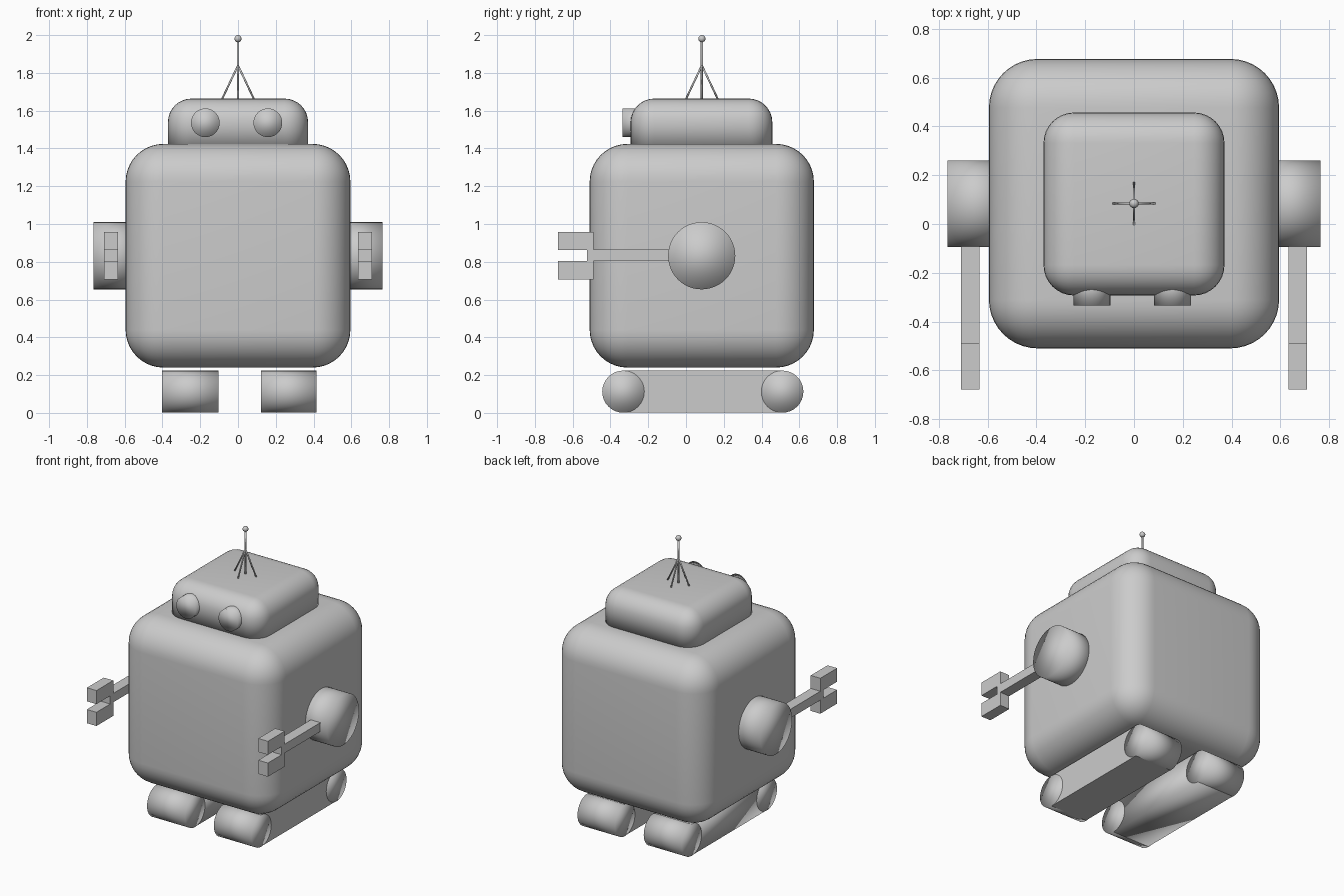
import bpy, bmesh, math
from mathutils import Vector

if "Cube" in bpy.data.objects:
    bpy.data.objects.remove(bpy.data.objects["Cube"])

grey = bpy.data.materials.new("light grey")
grey.diffuse_color = (0.6, 0.6, 0.6, 1)
grey.use_nodes = True
grey.node_tree.nodes["Principled BSDF"].inputs["Base Color"].default_value = grey.diffuse_color


def finish(bm, name, smooth):
    bmesh.ops.recalc_face_normals(bm, faces=bm.faces[:])
    for f in bm.faces:
        f.smooth = smooth
    me = bpy.data.meshes.new(name)
    bm.to_mesh(me)
    bm.free()
    me.materials.append(grey)
    ob = bpy.data.objects.new(name, me)
    bpy.context.scene.collection.objects.link(ob)
    return ob


def box(name, lo, hi, bevel=0, segs=8, smooth=False, open_bottom=False):
    lo, hi = Vector(lo), Vector(hi)
    bm = bmesh.new()
    bmesh.ops.create_cube(bm, size=1)
    for v in bm.verts:
        v.co = Vector([(lo[i] + hi[i]) / 2 + v.co[i] * (hi[i] - lo[i]) for i in range(3)])
    if bevel:
        edges = [e for e in bm.edges
                 if not (open_bottom and all(v.co.z < lo.z + 1e-4 for v in e.verts))]
        bmesh.ops.bevel(bm, geom=edges, offset=bevel, segments=segs, profile=0.5,
                        affect='EDGES', clamp_overlap=True)
    return finish(bm, name, smooth)


def rod(name, a, b, r, segs=32):
    """Fully smooth-shaded cylinder from a to b."""
    a, b = Vector(a), Vector(b)
    bm = bmesh.new()
    bmesh.ops.create_cone(bm, cap_ends=True, segments=segs, radius1=r, radius2=r,
                          depth=(b - a).length)
    q = Vector((0, 0, 1)).rotation_difference(b - a)
    for v in bm.verts:
        v.co = q @ v.co + (a + b) / 2
    return finish(bm, name, True)


# Body and head
box("body", (-0.595, -0.51, 0.24), (0.595, 0.677, 1.424), 0.2, 10, True)
box("head", (-0.371, -0.293, 1.40), (0.371, 0.457, 1.664), 0.125, 8, True, True)

# Eyes
for side, x in (("left", -0.173), ("right", 0.158)):
    rod(side + "_eye", (x, -0.335, 1.536), (x, -0.2, 1.536), 0.076)

# Arms with two-pronged claws
for side, s in (("left", -1), ("right", 1)):
    rod(side + "_shoulder", (s * 0.52, 0.083, 0.832), (s * 0.765, 0.083, 0.832), 0.178, 48)
    x0, x1 = sorted((s * 0.634, s * 0.709))
    box(side + "_forearm", (x0, -0.524, 0.803), (x1, -0.05, 0.866))
    box(side + "_claw_upper", (x0, -0.678, 0.862), (x1, -0.49, 0.958))
    box(side + "_claw_lower", (x0, -0.678, 0.707), (x1, -0.49, 0.804))

# Tracks: a wheel at each end and a block between
for side, x0, x1 in (("left", -0.402, -0.104), ("right", 0.121, 0.415)):
    for end, y in (("front", -0.332), ("back", 0.51)):
        rod(f"{side}_{end}_wheel", (x0, y, 0.1125), (x1, y, 0.1125), 0.1115)
    box(side + "_track", (x0 + 0.003, -0.332, 0.001), (x1 - 0.003, 0.51, 0.225),
        smooth=(side == "left"))

# Antenna: mast, four stays and tip ball
cy = 0.084
rod("antenna_mast", (0, cy, 1.65), (0, cy, 1.98), 0.006, 12)
for i in range(4):
    a = i * math.pi / 2
    rod(f"antenna_stay_{i + 1}", (0.085 * math.cos(a), cy + 0.085 * math.sin(a), 1.66),
        (0, cy, 1.84), 0.005, 12)
bm = bmesh.new()
bmesh.ops.create_uvsphere(bm, u_segments=16, v_segments=10, radius=0.019)
bmesh.ops.translate(bm, verts=bm.verts[:], vec=(0, cy, 1.981))
finish(bm, "antenna_tip", True)
